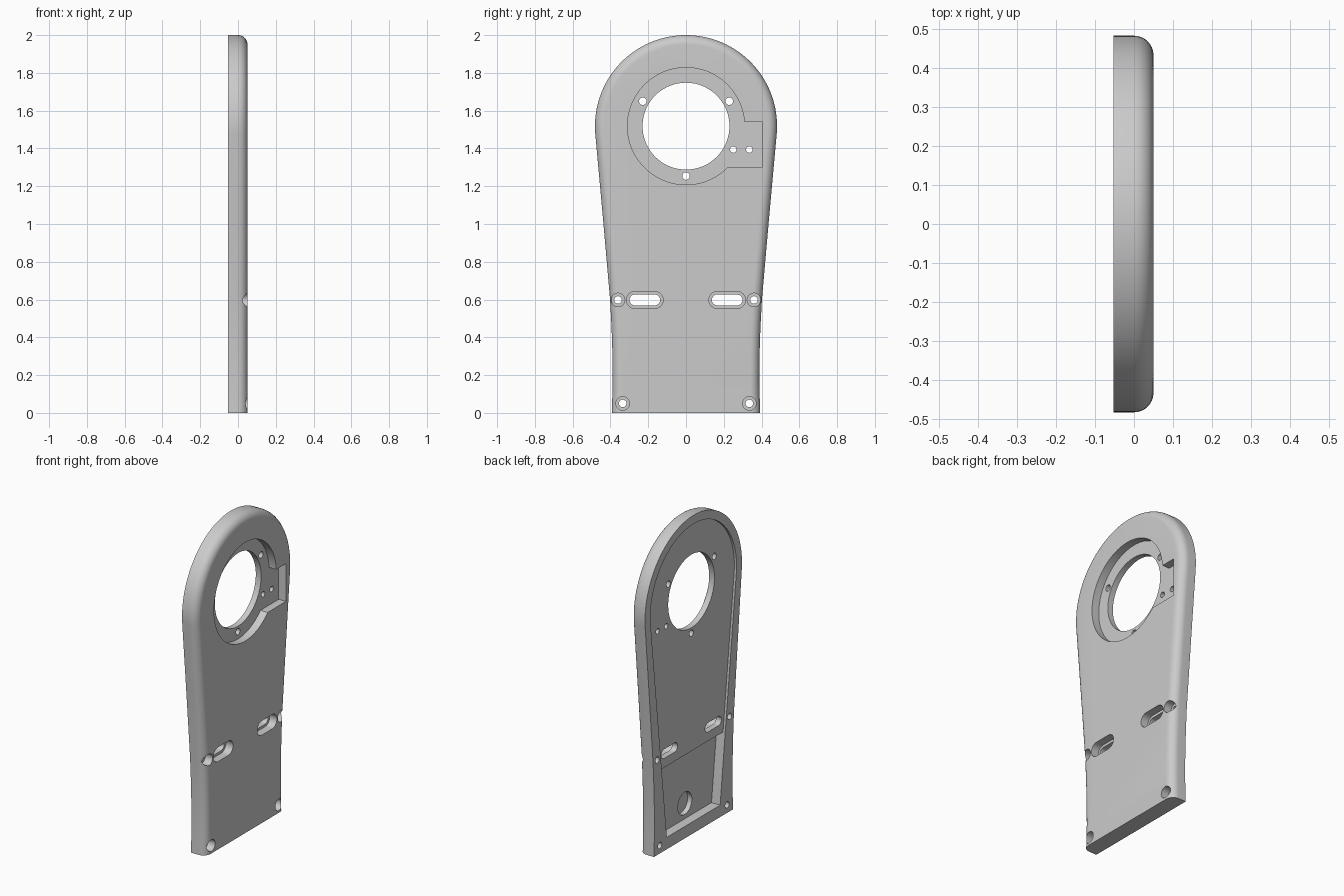
import bpy, bmesh
from math import sin, cos, radians

if "Cube" in bpy.data.objects:
    bpy.data.objects.remove(bpy.data.objects["Cube"])

BACK, FRONT = -0.052, 0.05       # plate faces along x
HUB = 1.518                      # height of the big hole's centre
FLOOR = 0.0                      # floor of the front recesses

grey = bpy.data.materials.new("plain grey")
grey.use_nodes = True
colour = (0.6, 0.6, 0.6, 1)
grey.diffuse_color = colour
grey.node_tree.nodes["Principled BSDF"].inputs["Base Color"].default_value = colour


def arc(y, z, r, start, end, steps):
    """Points (y, z) along an arc, angles in degrees."""
    angles = [radians(start + (end - start) * i / steps) for i in range(steps + 1)]
    return [(y + r * cos(a), z + r * sin(a)) for a in angles]


def circle(y, z, r, steps=40):
    return arc(y, z, r, 0, 360, steps)[:-1]


def slot(y, z, half, r):
    """Horizontal rounded slot; half is the distance to each end's centre."""
    return arc(y + half, z, r, -90, 90, 16) + arc(y - half, z, r, 90, 270, 16)


def prism(name, points, x0, x1, fillet=0):
    """Extrude a (y, z) outline along x, optionally rounding the x1 rim."""
    bm = bmesh.new()
    base = bm.faces.new([bm.verts.new((x0, y, z)) for y, z in points])
    top = bmesh.ops.extrude_face_region(bm, geom=[base], use_keep_orig=True)["geom"]
    for v in top:
        if isinstance(v, bmesh.types.BMVert):
            v.co.x = x1
    bmesh.ops.recalc_face_normals(bm, faces=bm.faces)
    if fillet:
        rim = [e for e in bm.edges if all(abs(v.co.x - x1) < 1e-5 for v in e.verts)]
        bmesh.ops.bevel(bm, geom=rim, offset=fillet, segments=8, profile=0.5,
                        affect='EDGES', clamp_overlap=False)
        # Trim the foot flat so its edge stays sharp
        bmesh.ops.bisect_plane(bm, geom=bm.verts[:] + bm.edges[:] + bm.faces[:],
                               plane_co=(0, 0, 0), plane_no=(0, 0, -1), clear_outer=True)
        bmesh.ops.holes_fill(bm, edges=[e for e in bm.edges if e.is_boundary], sides=0)
        bmesh.ops.recalc_face_normals(bm, faces=bm.faces)
    mesh = bpy.data.meshes.new(name)
    bm.to_mesh(mesh)
    bm.free()
    mesh.materials.append(grey)
    obj = bpy.data.objects.new(name, mesh)
    bpy.context.collection.objects.link(obj)
    return obj


# Plate body: round head, tapering sides, slightly flared foot
side = [(0.437, 1.0), (0.402, 0.6), (0.394, 0.45), (0.389, 0.3),
        (0.388, 0.15), (0.393, 0), (0.40, -0.2)]
outline = arc(0, HUB, 0.482, -5, 185, 72)
outline += [(-y, z) for y, z in side] + side[::-1]
plate = prism("mounting_plate", outline, BACK, FRONT, fillet=0.05)

cutters = []


def cut(name, points, x0=-0.2, x1=0.2):
    cutters.append(prism(name, points, x0, x1))


# Front recess around the big hole, with a square tab
ring = arc(0, HUB, 0.31, 4, 316, 80) + [(0.405, 1.303), (0.405, 1.54)]
cut("front_recess", ring, FLOOR)


# Shallow back recess above a deeper tapered pocket
def half_width(z):
    return 0.315 + 0.115 * (z - 0.51)


w, low = half_width(0.51), 0.075
upper = arc(0, HUB, 0.428, -6.56, 186.56, 64) + [(-w, 0.51), (w, 0.51)]
cut("back_recess", upper, -0.2, BACK + 0.015)
b, t = half_width(low), half_width(0.512)
cut("back_pocket", [(-b, low), (b, low), (t, 0.512), (-t, 0.512)], -0.2, BACK + 0.06)
cut("pocket_blind_hole", circle(0, 0.172, 0.07), -0.2, BACK + 0.09)

# Big hole and small screw holes in the recess
cut("big_hole", circle(0, HUB, 0.23, 72))
for angle in (30, 150, 270):
    a = radians(angle)
    cut("ring_hole", circle(0.264 * cos(a), HUB + 0.264 * sin(a), 0.02, 24))
for y in (0.25, 0.335):
    cut("tab_hole", circle(y, 1.394, 0.017, 24))

# Counterbored slots and screw holes on both sides
for s in (-1, 1):
    cut("slot_counterbore", slot(s * 0.218, 0.598, 0.052, 0.045), FLOOR)
    cut("slot_hole", slot(s * 0.218, 0.598, 0.052, 0.029))
    for y, z in ((0.36, 0.598), (0.335, 0.05)):
        cut("screw_counterbore", circle(s * y, z, 0.036), FLOOR)
        cut("screw_hole", circle(s * y, z, 0.02, 24))

bpy.context.view_layer.objects.active = plate
for cutter in cutters:
    cutter.hide_render = True
    mod = plate.modifiers.new(cutter.name, 'BOOLEAN')
    mod.operation, mod.solver, mod.object = 'DIFFERENCE', 'EXACT', cutter
    bpy.ops.object.modifier_apply(modifier=mod.name)
for cutter in cutters:
    bpy.data.objects.remove(cutter)

# Smooth curved walls, sharp corners
bpy.ops.object.select_all(action='DESELECT')
plate.select_set(True)
bpy.ops.object.shade_smooth_by_angle(angle=radians(30))
